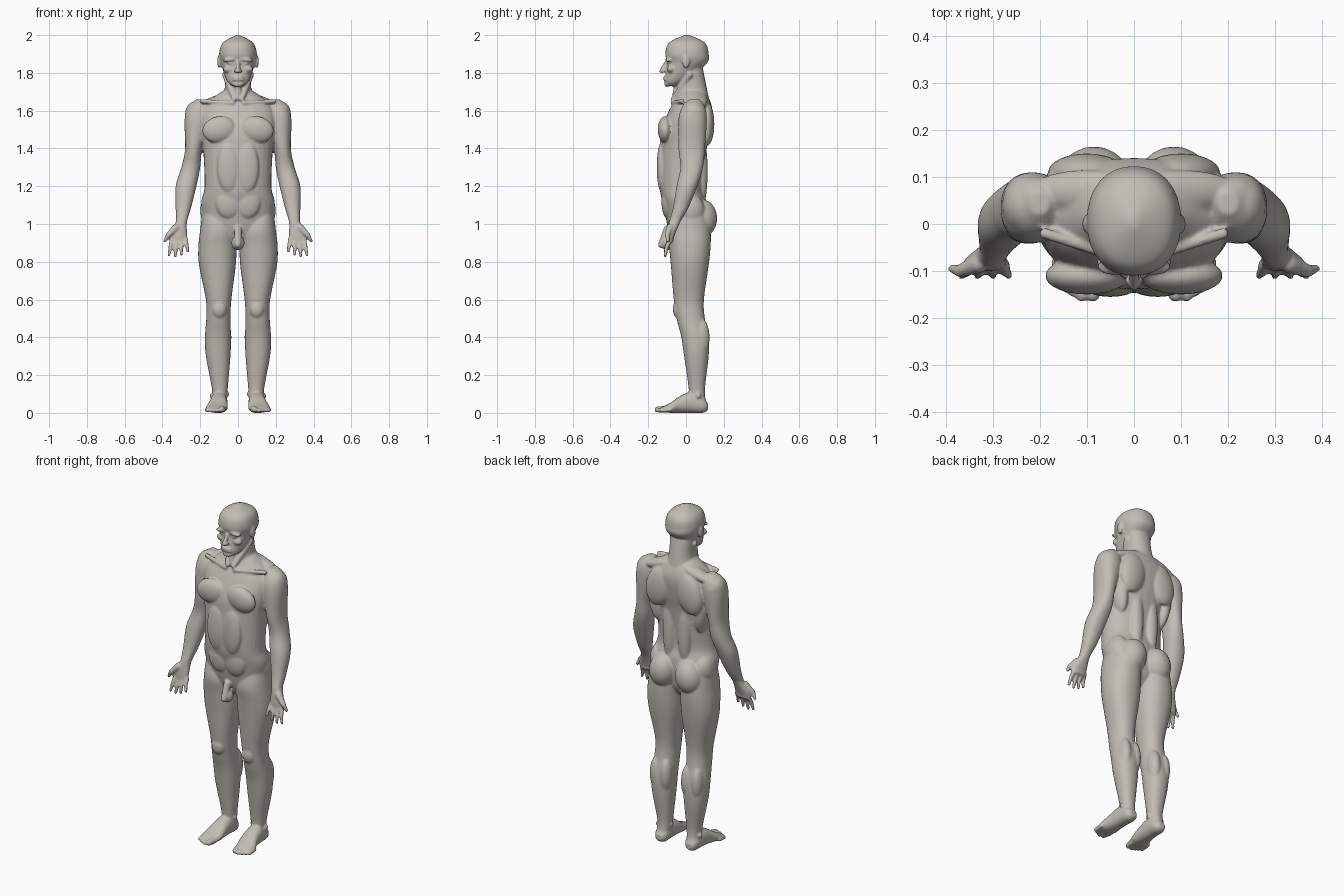
import bpy, bmesh, math
from mathutils import Vector, Matrix

default_cube = bpy.data.objects.get("Cube")
if default_cube:
    bpy.data.objects.remove(default_cube, do_unlink=True)

skin = bpy.data.materials.new("warm_grey")
skin.use_nodes = True
skin.diffuse_color = (.53, .51, .46, 1)
shader = skin.node_tree.nodes["Principled BSDF"]
shader.inputs["Base Color"].default_value = skin.diffuse_color

bm = bmesh.new()
SIDES, STEPS, ROUNDNESS = 32, 6, .9


def ring(at, outer, front, back, inner=None):
    """Cross-section: centred on the body unless an inner edge is given."""
    return Vector((at, -outer if inner is None else inner, outer, front, back))


def blend(before, start, end, after, t):
    """Smooth curve from start to end that heeds both neighbours."""
    leave, arrive = (end - before) / 2, (after - start) / 2
    rise = t * t * (3 - 2 * t)
    return (start.lerp(end, rise) + leave * t * (1 - t) ** 2
            - arrive * t * t * (1 - t))


def edge_point(low, high, wave):
    """Slightly squared ellipse, one coordinate at a time."""
    return (low + high) / 2 + (high - low) / 2 * math.copysign(abs(wave) ** ROUNDNESS, wave)


def loft(*sections, lengthwise=False):
    """Smooth closed tube through sections, upright or lying along the foot."""
    padded = [sections[0], *sections, sections[-1]]
    stations = [blend(*padded[i:i + 4], step / STEPS)
                for i in range(len(sections) - 1) for step in range(STEPS)]
    rings = []
    for at, inner, outer, front, back in stations + [sections[-1]]:
        loop = []
        for side in range(SIDES):
            angle = math.tau * side / SIDES
            x = edge_point(inner, outer, math.cos(angle))
            d = edge_point(front, back, math.sin(angle))
            loop.append(bm.verts.new((x, at, d) if lengthwise else (x, d, at)))
        rings.append(loop)
    faces = [bm.faces.new(rings[0]), bm.faces.new(rings[-1])]
    for low, high in zip(rings, rings[1:]):
        for side in range(SIDES):
            after = (side + 1) % SIDES
            faces.append(bm.faces.new((low[side], low[after], high[after], high[side])))
    bmesh.ops.recalc_face_normals(bm, faces=faces)


def blob(x=0, y=0, z=0, wide=.01, deep=.01, tall=.01, lean=0):
    """Ellipsoid muscle or feature, leaning sideways by some degrees."""
    place = (Matrix.Translation((x, y, z)) @ Matrix.Rotation(math.radians(lean), 4, "Y")
             @ Matrix.Diagonal((wide, deep, tall, 1)))
    bmesh.ops.create_uvsphere(bm, u_segments=24, v_segments=16, radius=1, matrix=place)


def rod(start, end, thick, tip):
    """Tapered round-ended rod."""
    start, end = Vector(start), Vector(end)
    turn = (end - start).to_track_quat("Z", "Y").to_matrix().to_4x4()
    place = Matrix.Translation((start + end) / 2) @ turn
    bmesh.ops.create_cone(bm, cap_ends=True, segments=16, radius1=thick, radius2=tip,
                          depth=(end - start).length, matrix=place)
    for centre, size in ((start, thick), (end, tip)):
        blob(*centre, wide=size, deep=size, tall=size)


# Skull and jaw
loft(ring(at=1.73, outer=.03, front=-.1, back=-.05),
     ring(at=1.76, outer=.06, front=-.11, back=0),
     ring(at=1.85, outer=.09, front=-.1, back=.11),
     ring(at=1.9, outer=.1, front=-.11, back=.12),
     ring(at=1.96, outer=.08, front=-.09, back=.1),
     ring(at=2, outer=.01, front=-.01, back=.02))

# Nose, lips, chin, and the paired nostril, brow, eye, cheek and ear
rod(start=(0, -.1, 1.86), end=(0, -.13, 1.81), thick=.01, tip=.012)
for level in (1.777, 1.764):
    blob(y=-.11, z=level, wide=.03, tall=.007)
blob(y=-.1, z=1.74, wide=.03, deep=.015, tall=.015)
blob(x=.01, y=-.12, z=1.81)
blob(x=.04, y=-.09, z=1.87, wide=.04, deep=.02, lean=8)
blob(x=.04, y=-.09, z=1.85, wide=.016)
blob(x=.05, y=-.08, z=1.82, wide=.03, deep=.02, tall=.02)
blob(x=.1, z=1.86, deep=.02, tall=.035)

# Neck with windpipe and side tendons
loft(ring(at=1.62, outer=.1, front=-.05, back=.13),
     ring(at=1.72, outer=.07, front=-.05, back=.11),
     ring(at=1.82, outer=.07, front=-.03, back=.09))
rod(start=(0, -.04, 1.75), end=(0, -.06, 1.67), thick=.02, tip=.015)
rod(start=(.07, .02, 1.79), end=(.02, -.07, 1.66), thick=.015, tip=.012)

# Torso
loft(ring(at=.89, outer=.06, front=-.05, back=.06),
     ring(at=.96, outer=.16, front=-.09, back=.1),
     ring(at=1.1, outer=.195, front=-.12, back=.11),
     ring(at=1.2, outer=.177, front=-.14, back=.09),
     ring(at=1.4, outer=.185, front=-.14, back=.11),
     ring(at=1.5, outer=.2, front=-.13, back=.13),
     ring(at=1.6, outer=.2, front=-.09, back=.14),
     ring(at=1.67, outer=.13, front=-.05, back=.12),
     ring(at=1.71, outer=.07, front=-.03, back=.09))

# Chest, belly, spine column, shoulder blade, flank, neck slope and collarbone
blob(x=.1, y=-.11, z=1.5, wide=.09, deep=.04, tall=.07, lean=12)
blob(x=.05, y=-.13, z=1.3, wide=.06, deep=.025, tall=.13)
blob(x=.05, y=-.1, z=1.12, wide=.07, deep=.03, tall=.09)
blob(x=.05, y=.08, z=1.28, wide=.04, deep=.035, tall=.2)
blob(x=.1, y=.11, z=1.53, wide=.08, deep=.04, tall=.12, lean=-14)
blob(x=.15, y=.05, z=1.42, wide=.04, deep=.06, tall=.13, lean=8)
blob(x=.1, y=.07, z=1.655, wide=.13, deep=.045, tall=.03, lean=18)
rod(start=(.03, -.07, 1.64), end=(.19, -.02, 1.65), thick=.012, tip=.012)

# Buttock, hip and groin
blob(x=.085, y=.085, z=1.03, wide=.08, deep=.08, tall=.1, lean=-10)
blob(x=.14, y=.02, z=1.07, wide=.06, deep=.08, tall=.09)
rod(start=(0, -.1, .97), end=(0, -.13, .89), thick=.02, tip=.018)
blob(y=-.1, z=.9, wide=.035, deep=.03, tall=.04)

# Arm, wrist and palm
loft(ring(at=1.66, inner=.18, outer=.22, front=.02, back=.07),
     ring(at=1.62, inner=.15, outer=.265, front=-.02, back=.1),
     ring(at=1.55, inner=.15, outer=.283, front=-.04, back=.11),
     ring(at=1.4, inner=.19, outer=.28, front=-.04, back=.1),
     ring(at=1.3, inner=.2, outer=.3, front=-.03, back=.09),
     ring(at=1.2, inner=.22, outer=.33, front=-.05, back=.06),
     ring(at=1.08, inner=.25, outer=.33, front=-.07, back=.01),
     ring(at=1.01, inner=.27, outer=.33, front=-.09, back=-.03),
     ring(at=.94, inner=.27, outer=.36, front=-.1, back=-.06),
     ring(at=.9, inner=.28, outer=.36, front=-.1, back=-.07))
blob(x=.22, y=.04, z=1.57, wide=.06, deep=.07, tall=.08, lean=10)

# Fingers fanned across the palm, then the thumb
for finger in range(4):
    spread = (finger - 1.5) / 1.5
    reach = .07 + .03 * math.cos(spread - .4)
    base = Vector((.313 + .036 * spread, -.085, .92))
    tip = Vector((.316 + .05 * spread, -.11, .93 - reach))
    knuckle = base.lerp(tip, .5) - Vector((0, .005, 0))
    rod(base, knuckle, thick=.013, tip=.011)
    rod(knuckle, tip, thick=.011, tip=.008)
rod(start=(.33, -.085, .98), end=(.37, -.1, .94), thick=.02, tip=.014)
rod(start=(.37, -.1, .94), end=(.387, -.095, .91), thick=.013, tip=.009)

# Leg
loft(ring(at=1.06, inner=.04, outer=.19, front=-.08, back=.11),
     ring(at=.97, inner=.01, outer=.2, front=-.1, back=.13),
     ring(at=.88, inner=.008, outer=.21, front=-.09, back=.13),
     ring(at=.78, inner=.012, outer=.206, front=-.08, back=.12),
     ring(at=.6, inner=.035, outer=.17, front=-.065, back=.095),
     ring(at=.5, inner=.04, outer=.168, front=-.05, back=.1),
     ring(at=.4, inner=.037, outer=.175, front=-.025, back=.12),
     ring(at=.3, inner=.04, outer=.17, front=-.01, back=.12),
     ring(at=.12, inner=.055, outer=.137, front=.015, back=.1),
     ring(at=.05, inner=.06, outer=.138, front=.01, back=.11))

# Kneecap, two calf heads and ankle bones
blob(x=.1, y=-.04, z=.55, wide=.04, deep=.03, tall=.05)
for calf in (.07, .135):
    blob(x=calf, y=.08, z=.4, wide=.035, deep=.045, tall=.1)
rod(start=(.06, .055, .1), end=(.137, .065, .09), thick=.014, tip=.014)

# Foot from heel to ball, with front and back giving sole and instep heights
loft(ring(at=.116, inner=.08, outer=.12, front=.015, back=.05),
     ring(at=.09, inner=.06, outer=.137, front=0, back=.08),
     ring(at=.03, inner=.056, outer=.145, front=0, back=.11),
     ring(at=-.03, inner=.055, outer=.153, front=0, back=.09),
     ring(at=-.08, inner=.055, outer=.168, front=0, back=.055),
     ring(at=-.13, inner=.07, outer=.165, front=.005, back=.03), lengthwise=True)

# Toes: a big one, then four in a slanting row
rod(start=(.08, -.11, .02), end=(.088, -.15, .018), thick=.018, tip=.016)
for toe in range(4):
    x, slant = .112 + .017 * toe, .01 * toe
    rod(start=(x, slant - .11, .018), end=(x, slant - .155, .013), thick=.012, tip=.011)

# Mirror the parts and fuse them into one smooth body
mesh = bpy.data.meshes.new("body")
bm.to_mesh(mesh)
bm.free()
mesh.materials.append(skin)
body = bpy.data.objects.new("body", mesh)
bpy.context.collection.objects.link(body)
mirror = body.modifiers.new("mirror", "MIRROR")
mirror.use_mirror_merge = False
fuse = body.modifiers.new("fuse", "REMESH")
fuse.mode = "VOXEL"
fuse.voxel_size = .0058
fuse.use_smooth_shade = True
soften = body.modifiers.new("soften", "SMOOTH")
soften.iterations = 4
